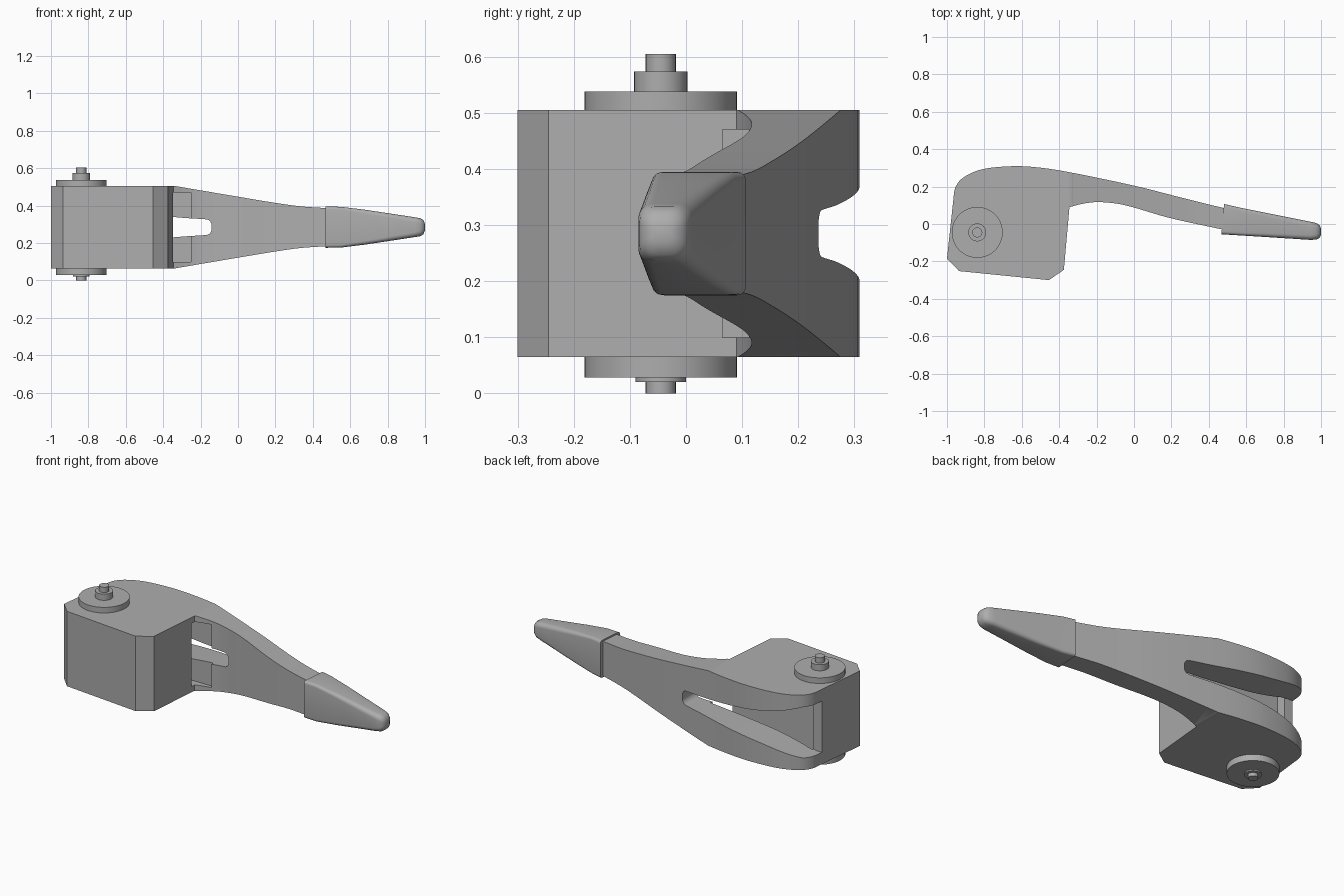
import bpy, bmesh, math
from mathutils import Vector, Matrix

cube = bpy.data.objects.get("Cube")
if cube:
    bpy.data.objects.remove(cube, do_unlink=True)

grey = bpy.data.materials.new("plain grey")
grey.use_nodes = True
colour = (0.42, 0.42, 0.42, 1)
grey.diffuse_color = colour
grey.node_tree.nodes["Principled BSDF"].inputs["Base Color"].default_value = colour

MID = 0.285   # height of the mirror plane


def spline(pts, steps=6):
    """Smooth curve through the given points."""
    p = [Vector(q) for q in pts]
    p = [2 * p[0] - p[1]] + p + [2 * p[-1] - p[-2]]
    out = []
    for a, b, c, d in zip(p, p[1:], p[2:], p[3:]):
        for i in range(steps):
            t = i / steps
            out.append(0.5 * (2 * b + (c - a) * t + (2 * a - 5 * b + 4 * c - d) * t * t
                              + (3 * b - a - 3 * c + d) * t ** 3))
    return [tuple(v) for v in out + [p[-2]]]


def finish(name, bm):
    bmesh.ops.recalc_face_normals(bm, faces=bm.faces)
    mesh = bpy.data.meshes.new(name)
    bm.to_mesh(mesh)
    bm.free()
    mesh.materials.append(grey)
    obj = bpy.data.objects.new(name, mesh)
    bpy.context.collection.objects.link(obj)
    return obj


def loft(name, rings):
    bm = bmesh.new()
    loops = [[bm.verts.new(co) for co in ring] for ring in rings]
    n = len(loops[0])
    for a, b in zip(loops, loops[1:]):
        for i in range(n):
            bm.faces.new((a[i], a[(i + 1) % n], b[(i + 1) % n], b[i]))
    bm.faces.new(loops[0])
    bm.faces.new(loops[-1])
    return finish(name, bm)


def plan_prism(name, pts, z0, z1):
    return loft(name, [[(x, y, z) for x, y in pts] for z in (z0, z1)])


def front_prism(name, half, y0, y1):
    """Extrude along y a half profile of (x, half height), mirrored about MID."""
    pts = [(x, MID + h) for x, h in half] + [(x, MID - h) for x, h in reversed(half)]
    return loft(name, [[(x, y, z) for x, z in pts] for y in (y0, y1)])


def select(obj):
    bpy.ops.object.select_all(action="DESELECT")
    obj.select_set(True)
    bpy.context.view_layer.objects.active = obj


def carve(obj, cutter, operation="DIFFERENCE"):
    mod = obj.modifiers.new("carve", "BOOLEAN")
    mod.object, mod.operation, mod.solver = cutter, operation, "EXACT"
    select(obj)
    bpy.ops.object.modifier_apply(modifier=mod.name)
    bpy.data.objects.remove(cutter, do_unlink=True)


def smooth(obj, angle=30):
    select(obj)
    bpy.ops.object.shade_smooth_by_angle(angle=math.radians(angle))


# Housing and lever arm share one plan outline
back = spline([(-.967, .12), (-.955, .195), (-.91, .25), (-.81, .293), (-.65, .309),
               (-.5, .301), (-.32, .272), (0, .205), (.25, .142), (.5, .08)])
under = spline([(.5, -.035), (.2, .03), (0, .088), (-.1, .11), (-.2, .117), (-.28, .107), (-.345, .09)])
front = [(-.375, -.245), (-.455, -.3), (-.935, -.252), (-1, -.185)]
lever = plan_prism("lever_body", back + under + front, MID - .22, MID + .22)

# Narrow the arm toward its tip
taper = [(-1.1, .23), (-.35, .23)] + spline([(-.33, .219), (0, .163), (.2, .13), (.35, .11), (.55, .098)])
carve(lever, front_prism("taper_cutter", taper, -.5, .5), "INTERSECT")

# Pocket between the side plates
pocket = [(-.91, .065), (-.25, .065), (-.25, .13), (-.91, .13)]
carve(lever, plan_prism("pocket_cutter", pocket, MID - .185, MID + .185))

# Slot through the back, widening toward the housing and round at the far end
round_end = [(-.172 + .03 * math.sin(a), .012 + .03 * math.cos(a))
             for a in [math.radians(15 * i) for i in range(7)]]
flare = spline([(-.93, .15), (-.8, .115), (-.64, .086), (-.34, .054), (-.2, .044)]) + round_end
inner = [p for p in flare if p[0] > -.9]
carve(lever, front_prism("slot_cutter_inner", inner, .075, .5))
carve(lever, front_prism("slot_cutter_outer", [(-1.1, .15)] + flare, .12, .5))
smooth(lever)

# Fingertip sleeve: rounded rectangular sections along the arm
sections = []
for x, y0, y1, h, r in [(.467, -.055, .107, .11, .016), (.55, -.06, .091, .109, .016),
                        (.68, -.068, .065, .093, .02), (.82, -.077, .037, .072, .024),
                        (.945, -.085, .012, .053, .026), (.975, -.083, .005, .048, .028),
                        (.992, -.074, -.006, .037, .026), (1, -.058, -.024, .016, .012)]:
    ring = []
    for k, (sy, sz) in enumerate([(1, 1), (-1, 1), (-1, -1), (1, -1)]):
        cy = y1 - r if sy > 0 else y0 + r
        for i in range(6):
            a = math.radians(90 * k + 18 * i)
            y = cy + r * math.cos(a)
            lean = .09 * (y - y0) * max(0, (.55 - x) / .083)   # slanted rear face
            ring.append((x + lean, y, MID + sz * (h - r) + r * math.sin(a)))
    sections.append(ring)
smooth(loft("tip_sleeve", sections), 35)


# Pivot hardware stacked on one axis
def pivot_part(name, radius, z0, z1, sides=48):
    bm = bmesh.new()
    bmesh.ops.create_cone(bm, cap_ends=True, segments=sides, radius1=radius, radius2=radius,
                          depth=z1 - z0, matrix=Matrix.Translation((-.838, -.045, (z0 + z1) / 2)))
    smooth(finish(name, bm))


pivot_part("upper_washer", .136, .504, .538)
pivot_part("lower_washer", .136, .028, .066)
pivot_part("upper_nut", .048, .53, .574, 24)
pivot_part("lower_collar", .045, .02, .03, 24)
pivot_part("pivot_pin", .027, 0, .605, 24)
